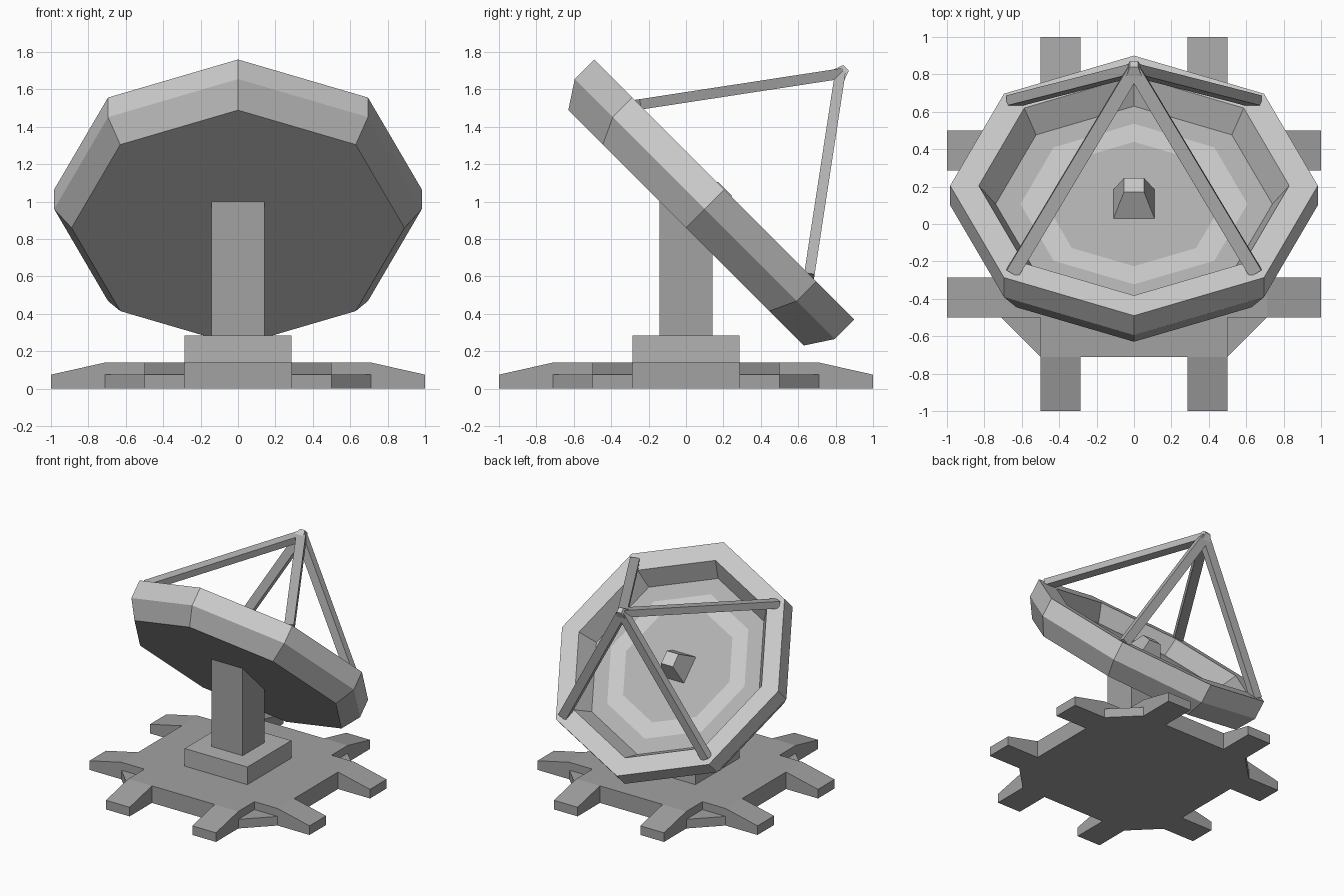
import bpy, bmesh
from math import cos, sin, pi, radians
from mathutils import Matrix, Vector

if "Cube" in bpy.data.objects:
    bpy.data.objects.remove(bpy.data.objects["Cube"])


def shade(name, v):
    m = bpy.data.materials.new(name)
    m.diffuse_color = (v, v, v, 1)
    m.use_nodes = True
    m.node_tree.nodes["Principled BSDF"].inputs["Base Color"].default_value = m.diffuse_color
    return m


dark = shade("dark_grey", 0.36)
mid = shade("mid_grey", 0.45)
rim = shade("rim_grey", 0.54)
light = shade("light_grey", 0.8)

# Local dish frame: origin at rim centre, local z along the tilted dish axis
TILT = Matrix.Translation((0, 0.205, 1.065)) @ Matrix.Rotation(radians(-45), 4, 'X')


def finish(name, bm, matrix, mats):
    bmesh.ops.recalc_face_normals(bm, faces=bm.faces)
    me = bpy.data.meshes.new(name)
    bm.to_mesh(me)
    bm.free()
    me.transform(matrix)
    for m in mats:
        me.materials.append(m)
    ob = bpy.data.objects.new(name, me)
    bpy.context.collection.objects.link(ob)


def prism(name, points, offset, mat, matrix=Matrix()):
    """Extrude a closed 3D outline by an offset vector."""
    bm = bmesh.new()
    face = bm.faces.new([bm.verts.new(p) for p in points])
    new = bmesh.ops.extrude_face_region(bm, geom=[face])["geom"]
    bmesh.ops.translate(bm, vec=offset,
                        verts=[g for g in new if isinstance(g, bmesh.types.BMVert)])
    bm.faces.new(list(face.verts)) if not face.is_valid else None
    finish(name, bm, matrix, [mat])


def lathe(name, profile, sides, start, bands):
    """Revolve (radius, height) points; bands = materials of start cap, strips, end cap."""
    bm = bmesh.new()
    mats = list(dict.fromkeys(bands))
    rings = [[bm.verts.new((r * cos(start + 2 * pi * i / sides),
                            r * sin(start + 2 * pi * i / sides), h))
              for i in range(sides)] for r, h in profile]
    bm.faces.new(rings[0]).material_index = mats.index(bands[0])
    for a, b, mat in zip(rings, rings[1:], bands[1:]):
        for i in range(sides):
            j = (i + 1) % sides
            bm.faces.new((a[i], a[j], b[j], b[i])).material_index = mats.index(mat)
    bm.faces.new(rings[-1]).material_index = mats.index(bands[-1])
    finish(name, bm, TILT, mats)


# Base plate: cross outline with low corner ledges and eight sloped feet
outline = []
for q in range(4):
    rot = Matrix.Rotation(q * pi / 2, 4, 'Z')
    outline += [rot @ Vector(p) for p in ((0.71, 0.5, 0), (0.5, 0.5, 0), (0.5, 0.71, 0))]
    prism("corner_ledge", [(0.5, 0.5, 0), (0.71, 0.5, 0), (0.5, 0.71, 0)],
          (0, 0, 0.075), dark, rot)
    for x in (0.285, -0.5):
        prism("foot", [(x, 0.71, 0), (x, 1, 0), (x, 1, 0.075), (x, 0.71, 0.14)],
              (0.215, 0, 0), dark, rot)
prism("base_plate", outline, (0, 0, 0.14), dark)

# Plinth and mast, the mast top cut to the dish back
a = 0.285
prism("plinth", [(-a, -a, 0.14), (a, -a, 0.14), (a, a, 0.14), (-a, a, 0.14)],
      (0, 0, 0.145), mid)
m = 0.142
prism("mast", [(-m, -m, 0.285), (-m, m, 0.285), (-m, m, 0.718), (-m, -m, 1.002)],
      (2 * m, 0, 0), dark)

# Eight-sided dish with a paler ring on its floor
lathe("dish", [(0.89, -0.29), (0.983, -0.148), (0.983, 0), (0.83, 0),
               (0.74, -0.139), (0.607, -0.139), (0.47, -0.139)],
      8, 0, [mid, mid, rim, rim, mid, mid, light, mid])

# Central receiver and focus tip
d = 2 ** 0.5
lathe("receiver", [(0.11 * d, -0.139), (0.053 * d, 0.006)], 4, pi / 4,
      [mid, mid, light])
lathe("focus_tip", [(0.045 * d, 0.855), (0.021 * d, 0.92)], 4, pi / 4,
      [light, light, light])

# Four square struts from the rim to the focus
focus = TILT @ Vector((0, 0, 0.875))
for sx in (-1, 1):
    for sy in (-1, 1):
        foot = TILT @ Vector((sx * 0.65, sy * 0.65, -0.01))
        along = focus - foot
        u = along.cross(Vector((1, 0, 0))).normalized() * 0.028
        v = along.cross(u).normalized() * 0.036
        prism("strut", [foot + u + v, foot + u - v, foot - u - v, foot - u + v],
              along, mid)
